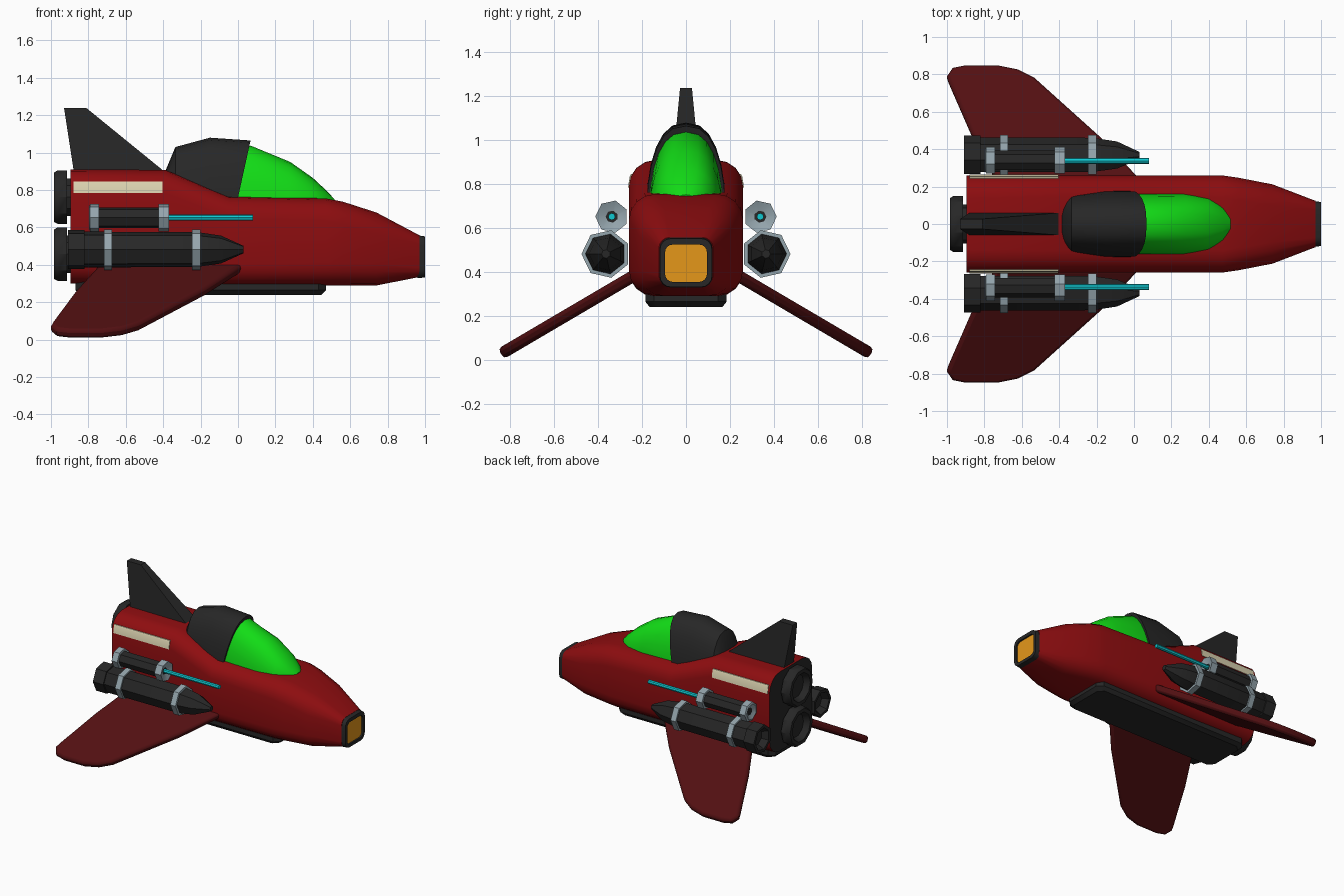
import bpy, bmesh, math
from mathutils import Vector

if "Cube" in bpy.data.objects:
    bpy.data.objects.remove(bpy.data.objects["Cube"])


def material(name, rgb):
    m = bpy.data.materials.new(name)
    m.diffuse_color = (*rgb, 1)
    m.use_nodes = True
    m.node_tree.nodes["Principled BSDF"].inputs["Base Color"].default_value = m.diffuse_color
    return m


RED = material("hull red", (0.27, 0.004, 0.005))
DARK_RED = material("wing dark red", (0.085, 0.005, 0.006))
BLACK = material("charcoal", (0.02, 0.02, 0.02))
GREEN = material("canopy green", (0.006, 0.72, 0.008))
GREY = material("metal grey", (0.30, 0.38, 0.42))
CYAN = material("laser cyan", (0.005, 0.58, 0.64))
CREAM = material("stripe cream", (0.70, 0.64, 0.43))
ORANGE = material("nose orange", (0.78, 0.31, 0.01))


def loft(name, rings, *mats, angle=35, caps=True):
    """Skin a list of equal-length point rings into a closed object."""
    bm = bmesh.new()
    vs = [[bm.verts.new(p) for p in r] for r in rings]
    n = len(rings[0])
    for a, b in zip(vs, vs[1:]):
        for i in range(n):
            bm.faces.new((a[i], a[(i + 1) % n], b[(i + 1) % n], b[i]))
    if caps:
        bm.faces.new(vs[0])
        bm.faces.new(vs[-1])
    bmesh.ops.recalc_face_normals(bm, faces=bm.faces)
    for f in bm.faces:
        f.smooth = True
    me = bpy.data.meshes.new(name)
    bm.to_mesh(me)
    bm.free()
    me.set_sharp_from_angle(angle=math.radians(angle))
    for m in mats:
        me.materials.append(m)
    ob = bpy.data.objects.new(name, me)
    bpy.context.collection.objects.link(ob)
    return ob


def round_rect(x, zb, zt, w, r, seg=4):
    """Rounded rectangle section across the hull."""
    pts = []
    for k, (sy, cz) in enumerate([(1, zt - r), (-1, zt - r), (-1, zb + r), (1, zb + r)]):
        for i in range(seg + 1):
            a = math.pi / 2 * (k + i / seg)
            pts.append((x, sy * (w - r) + r * math.cos(a), cz + r * math.sin(a)))
    return pts


def tube(name, profile, y, z, mat, n=7):
    """Turned part along x from (x, radius) pairs; one corner points outboard."""
    s = -1 if y < 0 else 1
    rings = [[(x, y + s * r * math.cos(2 * math.pi * i / n), z + r * math.sin(2 * math.pi * i / n))
              for i in range(n)] for x, r in profile]
    return loft(name, rings, mat)


def arch(x, zt, w, lean=0.0, zb=0.70, n=12):
    """Arched canopy section, leaning forward with height."""
    pts = []
    for i in range(n + 1):
        a = math.pi * i / n
        c = math.cos(a)
        z = zb + (zt - zb) * math.sin(a)
        pts.append((x + lean * (z - 0.76), w * math.copysign(abs(c) ** 0.8, c), z))
    return pts


# Hull, with a dark rear bulkhead
hull = loft("hull", [round_rect(*s) for s in [
    (-0.895, 0.30, 0.91, 0.26, 0.12), (-0.39, 0.29, 0.908, 0.26, 0.12),
    (-0.05, 0.29, 0.768, 0.26, 0.115), (0.47, 0.29, 0.755, 0.26, 0.12),
    (0.56, 0.29, 0.738, 0.247, 0.12), (0.74, 0.29, 0.68, 0.212, 0.115),
    (0.97, 0.335, 0.558, 0.124, 0.05)]], RED, BLACK)
for p in hull.data.polygons:
    if p.normal.x < -0.9:
        p.material_index = 1

# Nose rim and orange intake
loft("nose_rim", [round_rect(*s) for s in [
    (0.96, 0.33, 0.558, 0.122, 0.05), (1.0, 0.332, 0.552, 0.118, 0.048),
    (1.0, 0.355, 0.525, 0.095, 0.035), (0.985, 0.355, 0.525, 0.095, 0.035)]], BLACK)
loft("nose_intake", [round_rect(x, 0.355, 0.525, 0.095, 0.035) for x in (0.975, 0.988)], ORANGE)

# Belly plate with chamfered rim
loft("belly_plate", [
    [(cx + sx * (lx - d), sy * (w - e), z) for sx, sy, d, e in [
        (1, 1, .04, 0), (1, 1, 0, .04), (1, -1, 0, .04), (1, -1, .04, 0),
        (-1, -1, .04, 0), (-1, -1, 0, .04), (-1, 1, 0, .04), (-1, 1, .04, 0)]]
    for cx, lx, w, z in [(-0.2, 0.67, 0.185, 0.31), (-0.2, 0.67, 0.185, 0.265),
                         (-0.2, 0.645, 0.165, 0.24)]], BLACK)

# Canopy: glass at the front, dark shell behind
loft("canopy_glass", [arch(-0.03, 1.035, 0.163, 0.23), arch(0.005, 1.037, 0.165, 0.23),
                      arch(0.27, 0.95, 0.163, 0.05), arch(0.40, 0.865, 0.142),
                      arch(0.475, 0.795, 0.10), arch(0.515, 0.752, 0.05)], GREEN)
loft("canopy_shell", [arch(0.0, 1.065, 0.178, 0.22), arch(-0.15, 1.08, 0.18),
                      arch(-0.335, 1.03, 0.168), arch(-0.385, 0.91, 0.135)], BLACK, angle=30)

# Tail fin
loft("tail_fin", [[(a, -h, z), (b, -h, z), (b, h, z), (a, h, z)] for a, b, h, z in [
    (-0.875, -0.37, 0.062, 0.88), (-0.93, -0.81, 0.027, 1.238)]], BLACK)

# Two main engine nozzles, stacked
for label, z in (("upper", 0.762), ("lower", 0.457)):
    tube(label + "_engine_nozzle", [(-0.88, 0.105), (-0.915, 0.105), (-0.915, 0.15), (-0.965, 0.15),
         (-0.985, 0.138), (-0.985, 0.11), (-0.94, 0.09)], 0, z, BLACK, n=10)

# Wing outline as (x, y), seen from above
WING = [(0.03, 0.235), (-0.18, 0.46), (-0.53, 0.775), (-0.62, 0.82), (-0.73, 0.842), (-0.90, 0.842),
        (-0.97, 0.828), (-1.0, 0.785), (-0.99, 0.755), (-0.87, 0.48), (-0.74, 0.235)]

for side, s in (("left", 1), ("right", -1)):
    # Swept, drooping wing
    rings = []
    for t in (-0.027, 0.027):
        rings.append([(x, s * (y + 0.506 * t), 0.361 - 0.588 * (y - 0.275) + 0.863 * t) for x, y in WING])
    wing = loft(side + "_wing", rings, DARK_RED)
    bev = wing.modifiers.new("rounded rim", 'BEVEL')
    bev.width, bev.segments = 0.018, 2
    bev.limit_method, bev.angle_limit = 'ANGLE', math.radians(60)

    # Lower booster pod with two bands
    y, z = s * 0.365, 0.482
    tube(side + "_pod", [(-0.84, 0.09), (-0.82, 0.098), (-0.22, 0.096), (-0.09, 0.076), (0.03, 0.02)], y, z, BLACK)
    tube(side + "_pod_thruster", [(-0.86, 0.06), (-0.908, 0.085), (-0.908, 0.108), (-0.82, 0.108)], y, z, BLACK)
    for i, x in enumerate((-0.695, -0.223)):
        tube(f"{side}_pod_band_{i + 1}", [(x - 0.022, 0.111), (x + 0.022, 0.111)], y, z, GREY)

    # Upper laser gun with collars and barrel
    y, z = s * 0.338, 0.652
    tube(side + "_gun_body", [(-0.78, 0.056), (-0.39, 0.056)], y, z, BLACK)
    tube(side + "_gun_rear_collar", [(-0.78, 0.03), (-0.797, 0.06), (-0.79, 0.075), (-0.742, 0.075)], y, z, GREY)
    tube(side + "_gun_front_collar", [(-0.425, 0.075), (-0.37, 0.075), (-0.395, 0.016)], y, z, GREY)
    tube(side + "_gun_barrel", [(-0.40, 0.016), (0.08, 0.016)], y, z, CYAN, n=8)

    # Cream stripe plate on the hull shoulder
    loft(side + "_stripe", [[(x, s * py, pz) for py, pz in [
        (0.264, 0.785), (0.256, 0.836), (0.250, 0.847), (0.241, 0.847), (0.247, 0.836), (0.255, 0.785)]]
        for x in (-0.88, -0.405)], CREAM)
